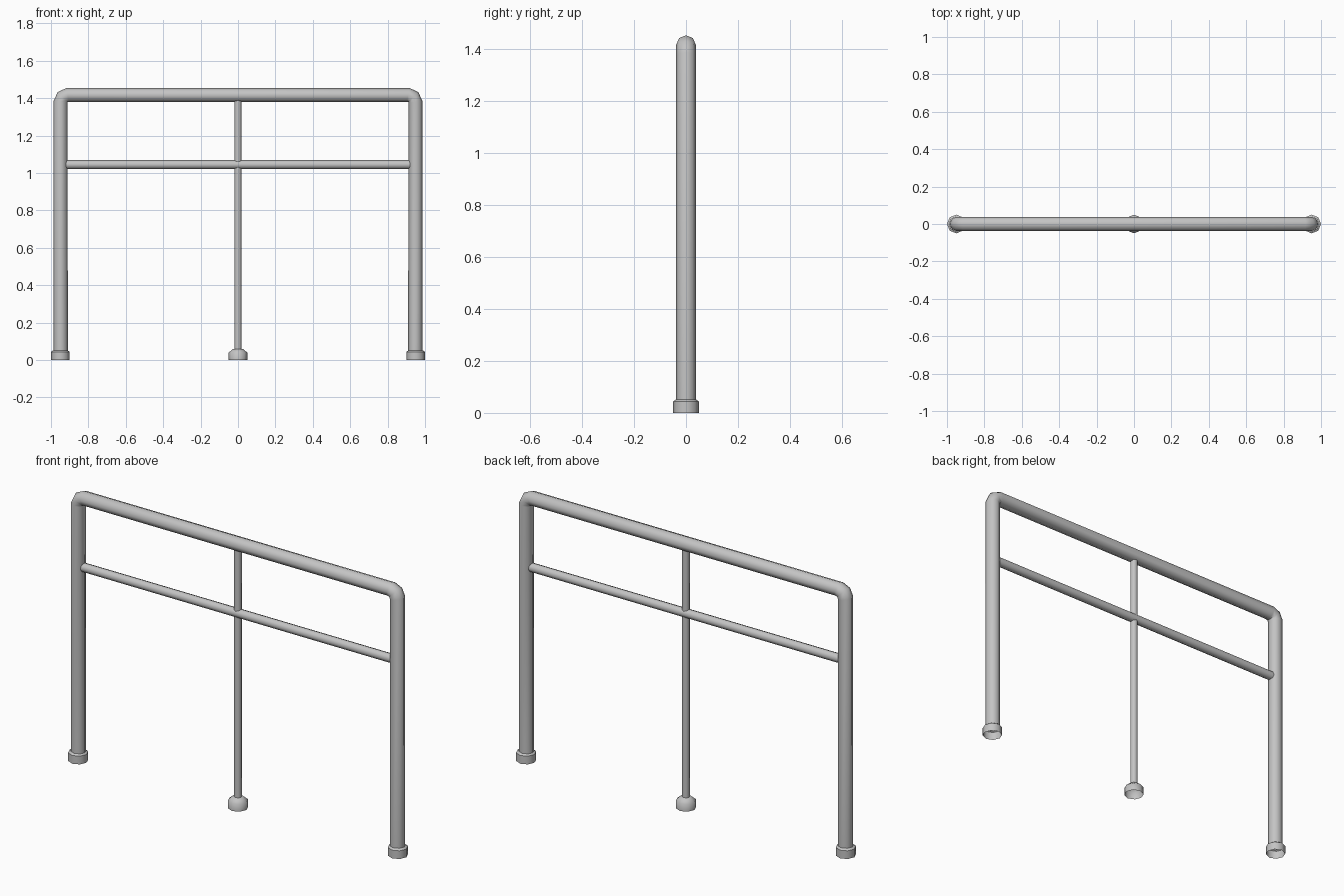
import bpy, bmesh, math
from mathutils import Vector

cube = bpy.data.objects.get("Cube")
if cube:
    bpy.data.objects.remove(cube, do_unlink=True)

SIDES = 8
metal = bpy.data.materials.new("brushed grey metal")
metal.use_nodes = True
GREY = (0.55, 0.55, 0.55, 1)
metal.diffuse_color = GREY
metal.node_tree.nodes["Principled BSDF"].inputs["Base Color"].default_value = GREY


def tube(name, path, radii):
    """Open eight-sided tube along (x, z) points, one radius per point."""
    pts = [Vector((x, 0, z)) for x, z in path]
    bm = bmesh.new()
    rings = []
    for i, p in enumerate(pts):
        d_in = (p - pts[i - 1]).normalized() if i else None
        d_out = (pts[i + 1] - p).normalized() if i < len(pts) - 1 else None
        d = ((d_in or d_out) + (d_out or d_in)).normalized()
        n = Vector((d.z, 0, -d.x))
        ring = []
        for k in range(SIDES):
            a = math.tau * k / SIDES
            ring.append(bm.verts.new(p + radii[i] * (n * math.cos(a) + Vector((0, math.sin(a), 0)))))
        rings.append(ring)
    for a, b in zip(rings, rings[1:]):
        for k in range(SIDES):
            j = (k + 1) % SIDES
            bm.faces.new((a[k], a[j], b[j], b[k]))
    mesh = bpy.data.meshes.new(name)
    bm.to_mesh(mesh)
    bm.free()
    mesh.materials.append(metal)
    obj = bpy.data.objects.new(name, mesh)
    bpy.context.collection.objects.link(obj)
    bpy.ops.object.select_all(action='DESELECT')
    obj.select_set(True)
    bpy.context.view_layer.objects.active = obj
    bpy.ops.object.shade_smooth_by_angle(angle=math.radians(50))
    return obj


# Main bent frame: two posts and the top rail
half = [(-0.948, 0.045), (-0.948, 1.38), (-0.937, 1.406), (-0.91, 1.417)]
frame_path = half + [(-x, z) for x, z in reversed(half)]
tube("main_frame", frame_path, [0.038] * len(frame_path))

# Thin centre post and cross rail
tube("centre_post", [(0, 0.055), (0, 1.40)], [0.019] * 2)
tube("cross_rail", [(-0.93, 1.045), (0.93, 1.045)], [0.024] * 2)

# Hollow foot collars
for name, x in (("right_foot", -0.95), ("left_foot", 0.95)):
    tube(name, [(x, 0), (x, 0.044), (x, 0.052)], [0.05, 0.05, 0.038])
tube("centre_foot", [(0, 0), (0, 0.04), (0, 0.058), (0, 0.06)], [0.05, 0.05, 0.028, 0.019])
